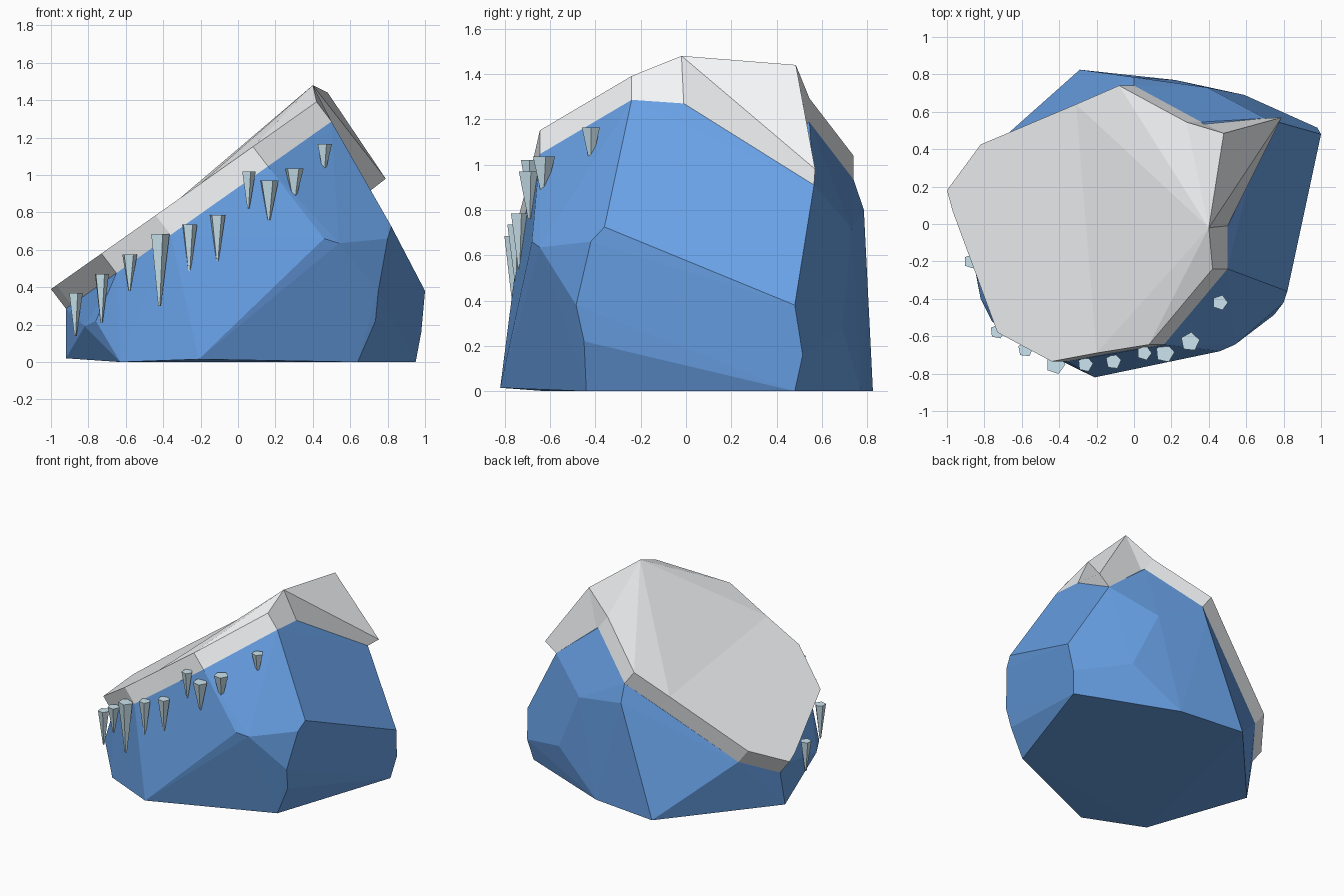
import bpy, bmesh, math
from mathutils import Vector, Matrix

if "Cube" in bpy.data.objects:
    bpy.data.objects.remove(bpy.data.objects["Cube"])


def material(name, rgb):
    m = bpy.data.materials.new(name)
    m.diffuse_color = (*rgb, 1)
    m.use_nodes = True
    m.node_tree.nodes["Principled BSDF"].inputs["Base Color"].default_value = m.diffuse_color
    return m


def finish(bm, name, mat):
    bmesh.ops.recalc_face_normals(bm, faces=bm.faces[:])
    me = bpy.data.meshes.new(name)
    bm.to_mesh(me)
    bm.free()
    me.materials.append(mat)
    ob = bpy.data.objects.new(name, me)
    bpy.context.collection.objects.link(ob)
    return ob


def slope(x, y):
    """Point on the tilted plane of the snow top."""
    return Vector((x, y, 0.39 + 0.705 * (x + 1)))


blue = material("blue_stone", (0.14, 0.36, 0.80))
white = material("snow_white", (0.90, 0.92, 0.94))
ice = material("pale_ice", (0.60, 0.78, 0.86))

# Snow outline: upper rim, and lower rim pushed down along the slope normal
top = [slope(-1, .18), slope(-.82, .425), slope(-.31, .64), slope(-.08, .74),
       slope(.28, .545), Vector((.48, .485, 1.44)), Vector((.79, .57, .98)),
       Vector((.40, -.02, 1.48)), slope(.42, -.24), slope(.08, -.645),
       slope(-.20, -.69), slope(-.44, -.735), slope(-.73, -.58), slope(-.97, .07)]
low = [p + Vector((.08, 0, -.105)) for p in top]
low[5] = Vector((.38, .535, 1.17))
low[6] = Vector((.70, .565, .91))
low[7] = Vector((.50, -.01, 1.27))

# Rock: convex boulder under the snow
base = [(.95, .48, 0), (.22, .77, 0), (-.29, .825, 0), (-.92, .12, .02),
        (-.63, -.615, 0), (-.21, -.82, .015), (.64, -.44, 0)]
sides = [(1, .48, .38), (.98, .515, .16), (.82, -.36, .725), (.80, -.42, .66),
         (.54, -.645, .635), (.46, -.68, .66), (.75, -.485, .38), (.735, -.45, .22),
         (.59, .69, .28), (.39, .73, .72), (0, .785, .80),
         (-.76, -.52, .22), (-.82, -.40, .19)]
bm = bmesh.new()
for p in base + sides + low:
    bm.verts.new(p)
bmesh.ops.convex_hull(bm, input=bm.verts[:])
bmesh.ops.delete(bm, geom=[v for v in bm.verts if not v.link_faces], context='VERTS')
finish(bm, "rock", blue)

# Snow cap: flat slope, a raised fan to the peak, rim and underside
bm = bmesh.new()
t = [bm.verts.new(p) for p in top]
b = [bm.verts.new(p) for p in low]
faces = [(13, 0, 1, 2, 10, 11, 12), (7, 2, 10), (7, 10, 9), (7, 9, 8),
         (7, 3, 2), (7, 4, 3), (7, 5, 4), (7, 6, 5)]
for ring in (t, b):
    for f in faces:
        bm.faces.new([ring[i] for i in f])
n = len(t)
for i in range(n):
    j = (i + 1) % n
    bm.faces.new((t[i], t[j], b[j], b[i]))
finish(bm, "snow_cap", white)

# Icicles along the front eave: x, y, top z, tip z, radius
icicles = [(-.87, -.20, .37, .14, .040), (-.73, -.575, .47, .21, .040),
           (-.58, -.67, .575, .38, .042), (-.42, -.75, .685, .30, .054),
           (-.26, -.75, .735, .48, .042), (-.11, -.735, .785, .54, .043),
           (.055, -.69, 1.02, .82, .040), (.165, -.69, .97, .76, .052),
           (.30, -.63, 1.035, .86, .052), (.46, -.42, 1.165, 1.01, .042)]
for k, (x, y, z1, z0, r) in enumerate(icicles):
    bm = bmesh.new()
    mat = Matrix.Translation((x, y, (z0 + z1) / 2)) @ Matrix.Rotation(-math.pi / 2 + .1 * (k % 3), 4, 'Z')
    bmesh.ops.create_cone(bm, cap_ends=True, segments=5, radius1=r * .15,
                          radius2=r, depth=z1 - z0, matrix=mat)
    finish(bm, f"icicle_{k + 1}", ice)
